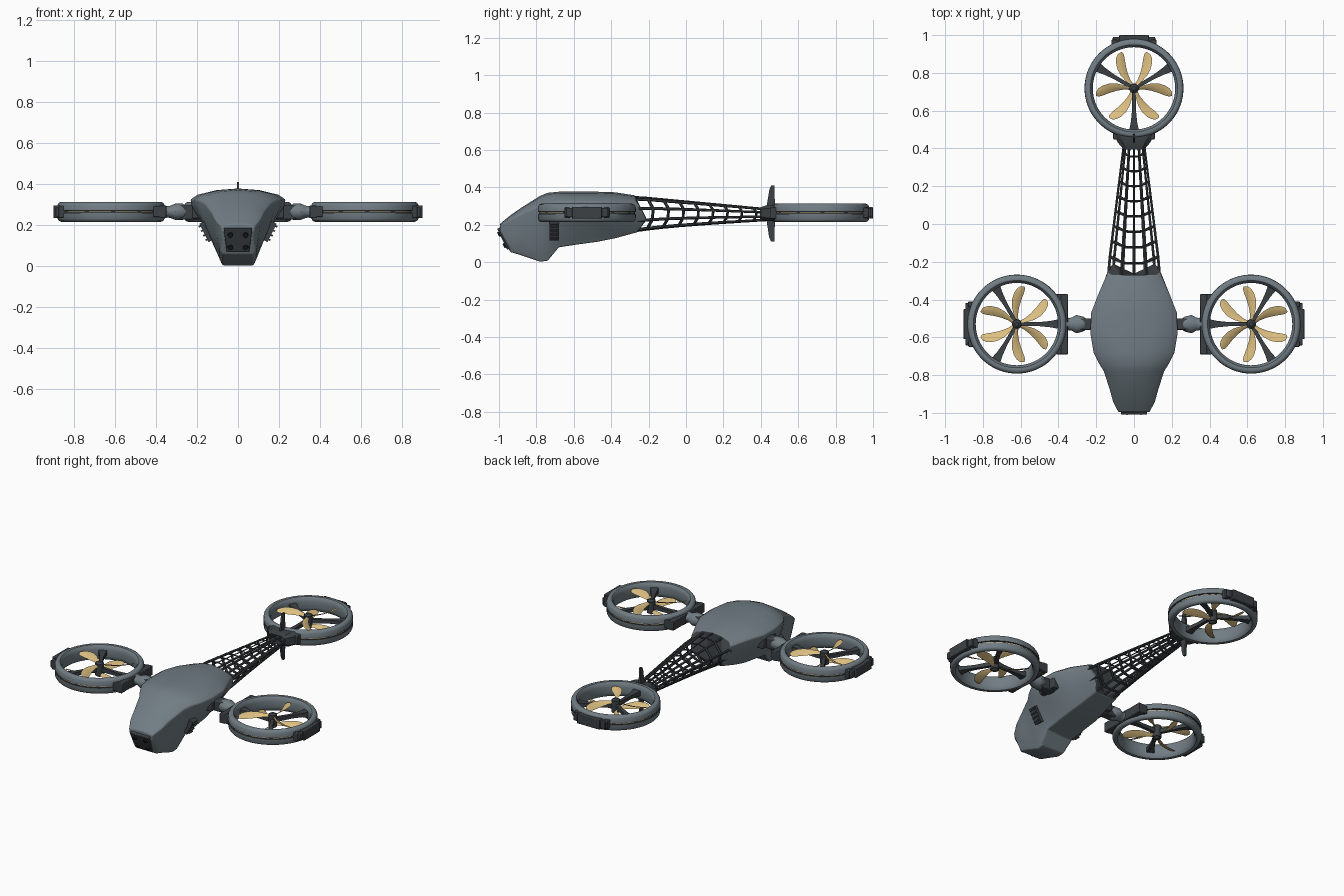
import bpy, bmesh, math
from mathutils import Matrix, Vector

if "Cube" in bpy.data.objects:
    bpy.data.objects.remove(bpy.data.objects["Cube"])

def mat(name, c):
    m = bpy.data.materials.new(name)
    m.diffuse_color = (*c, 1)
    m.use_nodes = True
    m.node_tree.nodes["Principled BSDF"].inputs["Base Color"].default_value = m.diffuse_color
    return m

SLATE = mat("slate_grey", (0.165, 0.205, 0.23))
DARK = mat("dark_graphite", (0.045, 0.053, 0.059))
GOLD = mat("blade_gold", (0.72, 0.52, 0.22))
BLACK = mat("sensor_black", (0.012, 0.013, 0.015))

def finish(name, bm, mats, angle=35, bevel=0, loc=(0, 0, 0), rot=0):
    bmesh.ops.recalc_face_normals(bm, faces=bm.faces[:])
    me = bpy.data.meshes.new(name)
    bm.to_mesh(me)
    bm.free()
    ob = bpy.data.objects.new(name, me)
    bpy.context.collection.objects.link(ob)
    for m in mats:
        me.materials.append(m)
    ob.location, ob.rotation_euler = loc, (0, 0, rot)
    if bevel:
        b = ob.modifiers.new("bevel", 'BEVEL')
        b.width, b.segments, b.limit_method = bevel, 2, 'ANGLE'
        b.angle_limit = math.radians(28)
    bpy.ops.object.select_all(action='DESELECT')
    ob.select_set(True)
    bpy.context.view_layer.objects.active = ob
    bpy.ops.object.shade_smooth_by_angle(angle=math.radians(angle))
    return ob

def box(bm, c, size, rot=Matrix()):
    bmesh.ops.create_cube(bm, size=1, matrix=Matrix.Translation(c) @ rot @ Matrix.Diagonal((*size, 1)))

def rod(bm, p, q, r1, r2=None, seg=6):
    p, q = Vector(p), Vector(q)
    d = q - p
    m = Matrix.Translation((p + q) / 2) @ d.to_track_quat('Z', 'Y').to_matrix().to_4x4()
    bmesh.ops.create_cone(bm, cap_ends=True, segments=seg, radius1=r1,
                          radius2=r1 if r2 is None else r2, depth=d.length, matrix=m)

def loft(bm, rings, caps=True):
    vs = [[bm.verts.new(p) for p in r] for r in rings]
    n = len(vs[0])
    for a, b in zip(vs, vs[1:]):
        for i in range(n):
            bm.faces.new((a[i], a[(i + 1) % n], b[(i + 1) % n], b[i]))
    return (bm.faces.new(vs[0]), bm.faces.new(vs[-1])) if caps else None

# fuselage shell: y, half width, top, shoulder, bottom, bottom half width
STATIONS = [(-.995, .085, .205, .19, .165, .075), (-.94, .112, .25, .22, .055, .088),
            (-.88, .128, .292, .25, .037, .09), (-.78, .16, .355, .29, .003, .09),
            (-.74, .185, .371, .305, .008, .094), (-.68, .215, .377, .31, .08, .11),
            (-.58, .232, .378, .31, .095, .11), (-.47, .228, .377, .31, .11, .11),
            (-.38, .193, .374, .31, .128, .1), (-.27, .138, .357, .30, .16, .085)]
bm = bmesh.new()
rings = []
for k, (y, w, zt, zs, zb, bw) in enumerate(STATIONS):
    d, h = zt - zs, zs - zb
    half = [(.45 * w, zt - .12 * d), (.85 * w, zt - .45 * d), (w, zs + .2 * d),
            (.97 * w, zs - .1 * h), ((w + bw) / 2, zb + .5 * h), (bw, zb + .12 * h), (bw - .015, zb)]
    pts = [(0, zt)] + half + [(0, zb)] + [(-x, z) for x, z in reversed(half)]
    last = k == len(STATIONS) - 1
    rings.append([(x, y + (.07 * max(0, 1 - abs(z - .24) / .09) if last else 0), z) for x, z in pts])
caps = loft(bm, rings)
caps[1].material_index = 1
bmesh.ops.triangulate(bm, faces=[caps[1]])
finish("fuselage_shell", bm, [SLATE, DARK], 32, .008)

# nose sensor panel and four lenses
tilt = Matrix.Rotation(math.radians(25.5), 4, 'X')
centre = Vector((0, -.973, .127))
bm = bmesh.new()
for v in bmesh.ops.create_cube(bm, size=1)['verts']:
    x, y, z = v.co
    v.co = centre + (tilt @ Vector((x * (.125 + .03 * z), y * .022, z * .125)))
finish("nose_sensor_panel", bm, [DARK], 30, .004)
bm = bmesh.new()
for sx in (-.037, .037):
    for sz in (-.035, .032):
        rod(bm, centre + tilt @ Vector((sx, 0, sz)), centre + tilt @ Vector((sx, -.02, sz)), .016, .012, 16)
finish("nose_sensors", bm, [BLACK])

# side vents and arms
for s, side in ((-1, "left"), (1, "right")):
    bm = bmesh.new()
    lean = Matrix.Rotation(s * math.radians(27), 4, 'Y')
    box(bm, (s * .152, -.705, .168), (.032, .05, .1), lean)
    for i in range(4):
        box(bm, (s * (.166 + (i - 1.5) * .011), -.705, .162 + (i - 1.5) * .022), (.02, .04, .008), lean)
    finish(side + "_vent", bm, [DARK])
    bm = bmesh.new()
    box(bm, (s * .225, -.53, .262), (.12, .06, .07))
    box(bm, (s * .2, -.53, .262), (.05, .13, .06))
    finish(side + "_arm_root", bm, [DARK], 30, .006)
    bm = bmesh.new()
    prof = [(.255, .03), (.27, .04), (.305, .042), (.33, .03), (.345, .028), (.385, .05)]
    loft(bm, [[(s * x, -.53 + r * math.cos(a) * (1.15 if x > .3 else 1),
                .264 + min(r, .04) * math.sin(a))
               for a in [i * math.tau / 24 for i in range(24)]] for x, r in prof])
    finish(side + "_arm", bm, [SLATE], 40)

# tail boom lattice
SECTION = [(0, 1), (.5, .86), (1, .3), (.82, -.4), (.45, -.95), (0, -1),
           (-.45, -.95), (-.82, -.4), (-1, .3), (-.5, .86)]
def lattice(y):
    t = max(0, (y + .27) / .69)
    w, zt, zb = .135 - .083 * t, .352 - .064 * t, .165 + .06 * t ** .65
    m, h = (zt + zb) / 2, (zt - zb) / 2
    return [Vector((w * x, y + .05 * (1 - abs(z)) * (1 - .5 * t), m + h * z)) for x, z in SECTION]
bm = bmesh.new()
hoops = [lattice(-.30 + .735 * (i / 9) ** .95) for i in range(10)]
for k, r in enumerate(hoops):
    f = 1 - .03 * k
    for i in range(10):
        rod(bm, r[i], r[(i + 1) % 10], (.005 if i in (0, 9) else .0085) * f)
        if k:
            rod(bm, hoops[k - 1][i], r[i], (.004 if i == 0 else .0085) * f)
finish("tail_boom_lattice", bm, [DARK], 40)

# tail collar and vertical fin
bm = bmesh.new()
loft(bm, [[(x * w, y, .263 + z * h) for x, z in ((-1, -.6), (-.7, -1), (.7, -1), (1, -.6), (1, .6), (.7, 1), (-.7, 1), (-1, .6))]
          for y, w, h in ((.395, .055, .03), (.43, .085, .042), (.475, .11, .042))])
finish("tail_collar", bm, [DARK], 30)
bm = bmesh.new()
FIN = [(.425, .264), (.446, .39), (.455, .41), (.472, .41), (.477, .264), (.472, .11), (.455, .11), (.444, .135)]
loft(bm, [[(x, y, z) for y, z in FIN] for x in (-.006, .006)])
finish("tail_fin", bm, [DARK], 30)

# ducted rotors; local +x points at the fuselage
def rotor(name, x, y, rot, inner_half):
    place = dict(loc=(x, y, .264), rot=rot)
    # duct ring lathed from a rounded profile, groove in the rim
    prof = [(.222, -.036), (.231, -.047), (.244, -.049), (.255, -.044), (.261, -.034), (.262, -.006),
            (.256, -.005), (.256, -.0015), (.256, .0015), (.256, .005), (.262, .006), (.261, .034),
            (.255, .044), (.244, .049), (.231, .047), (.222, .036), (.218, .02), (.218, -.02)]
    bm = bmesh.new()
    n = 72
    vs = [[bm.verts.new((r * math.cos(a), r * math.sin(a), z)) for r, z in prof]
          for a in [i * math.tau / n for i in range(n)]]
    for i in range(n):
        for j in range(len(prof)):
            k = (j + 1) % len(prof)
            f = bm.faces.new((vs[i][j], vs[i][k], vs[(i + 1) % n][k], vs[(i + 1) % n][j]))
            f.material_index = 2 if j == 7 and i % 6 else 1 if 5 <= j <= 9 else 0
    finish(name + "_duct", bm, [SLATE, DARK, GOLD], 40, **place)
    # brackets on the rim
    bm = bmesh.new()
    box(bm, (.252, 0, 0), (.036, 2 * inner_half, .06))
    box(bm, (-.257, 0, 0), (.05, .16, .062))
    box(bm, (-.247, 0, 0), (.05, .225, .046))
    for s in (-1, 1):
        box(bm, (.238, s * (inner_half - .018), 0), (.064, .036, .052))
        box(bm, (-.235, s * .105, 0), (.045, .03, .056))
    finish(name + "_brackets", bm, [DARK], 30, .004, **place)
    # hub and three flared stator struts
    bm = bmesh.new()
    rod(bm, (0, 0, -.04), (0, 0, .036), .026, seg=20)
    rod(bm, (0, 0, .036), (0, 0, .046), .022, .01, seg=20)
    rod(bm, (0, 0, -.05), (0, 0, -.04), .01, .022, seg=20)
    for i in range(3):
        m = Matrix.Rotation(i * math.tau / 3, 4, 'Z')
        loft(bm, [[m @ Vector((r, sy * w, sz * h)) for sy, sz in ((-1, -1), (1, -1), (1, 1), (-1, 1))]
                  for r, w, h in ((.015, .01, .014), (.12, .011, .011), (.18, .017, .012), (.225, .026, .018))])
    finish(name + "_stator", bm, [DARK], 35, **place)
    # two counter-turning three-blade propellers
    bm = bmesh.new()
    span = [(.02, .016), (.05, .022), (.09, .038), (.13, .05), (.165, .053), (.188, .044), (.2, .022)]
    for d, z0 in ((1, .026), (-1, -.026)):
        for i in range(3):
            m = Matrix.Rotation(math.radians(30 + 120 * i + (60 if d < 0 else 0)), 4, 'Z')
            rings = []
            for r, c in span:
                q = (r - .02) / .18
                sweep = d * (.028 * q * q - .012 * math.sin(math.pi * q))
                slope = d * math.tan(math.radians(38 - 20 * q))
                ring = []
                for u, th in ((-.5, 0), (-.2, .003), (.2, .003), (.5, 0), (.2, -.002), (-.2, -.002)):
                    ring.append(m @ Vector((r, sweep + u * c, z0 - u * c * slope + th)))
                rings.append(ring)
            loft(bm, rings)
    finish(name + "_blades", bm, [GOLD], 50, **place)

rotor("left_rotor", -.62, -.53, 0, .16)
rotor("right_rotor", .62, -.53, math.pi, .16)
rotor("rear_rotor", 0, .718, -math.pi / 2, .11)
